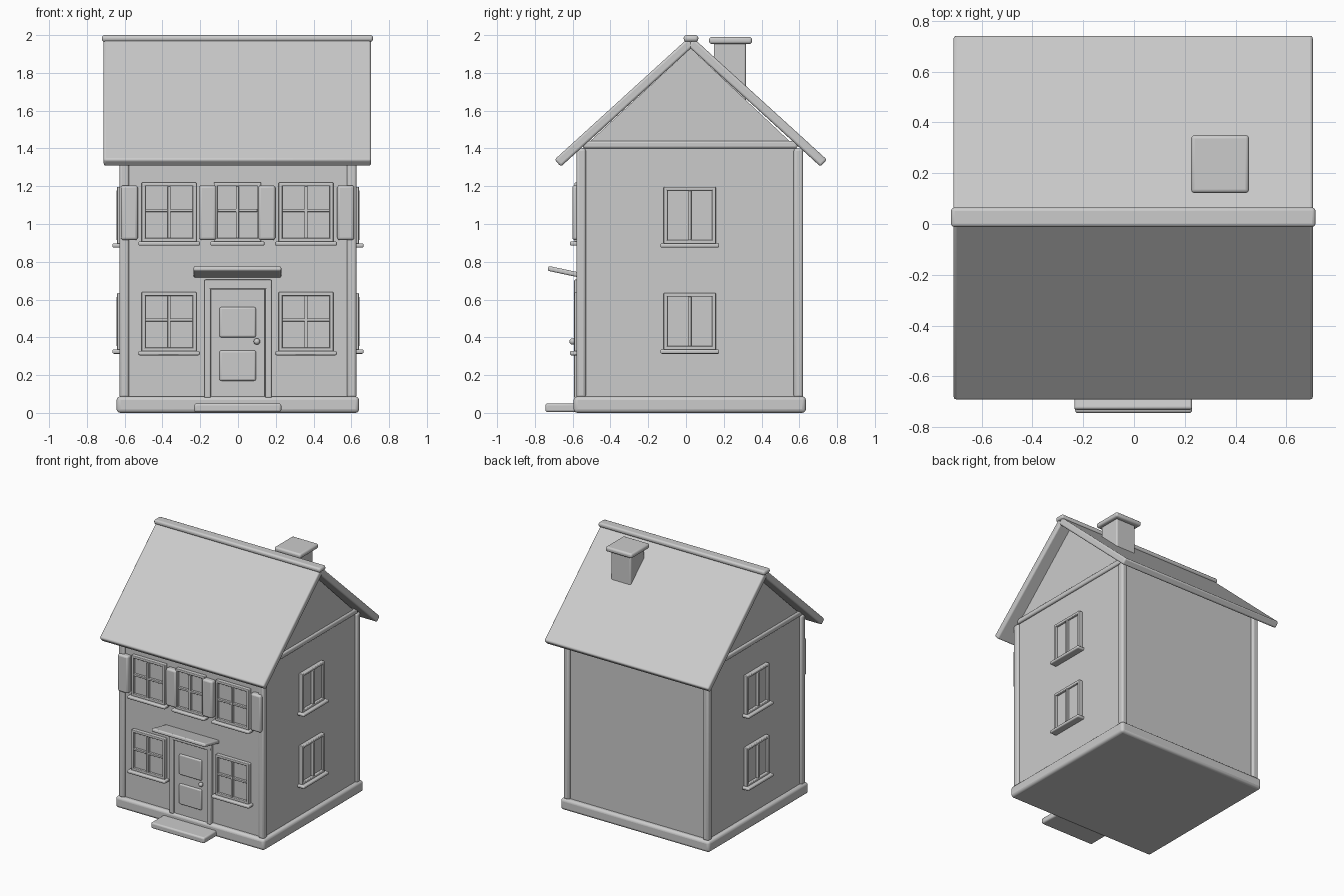
import bpy, bmesh, math
from mathutils import Matrix, Vector

if "Cube" in bpy.data.objects:
    bpy.data.objects.remove(bpy.data.objects["Cube"], do_unlink=True)

GREY = (0.6, 0.6, 0.6, 1)
mat = bpy.data.materials.new("plain grey")
mat.use_nodes = True
mat.diffuse_color = GREY
mat.node_tree.nodes["Principled BSDF"].inputs["Base Color"].default_value = GREY

MID_Y = 0.02          # middle of the house body
FRONT = -0.56         # front wall plane
SIDE = 0.61           # side wall plane


def finish(name, bm, bevel=0.0, matrix=None):
    """Turn a bmesh into a smooth shaded object with rounded edges."""
    bmesh.ops.recalc_face_normals(bm, faces=bm.faces)
    mesh = bpy.data.meshes.new(name)
    bm.to_mesh(mesh)
    bm.free()
    ob = bpy.data.objects.new(name, mesh)
    bpy.context.collection.objects.link(ob)
    mesh.materials.append(mat)
    if matrix:
        ob.matrix_world = matrix
    if bevel:
        mod = ob.modifiers.new("rounded edges", "BEVEL")
        mod.width, mod.segments = bevel, 3
    bpy.ops.object.select_all(action="DESELECT")
    ob.select_set(True)
    bpy.context.view_layer.objects.active = ob
    bpy.ops.object.shade_smooth_by_angle(angle=math.radians(40))
    return ob


def box(name, x, y, z, bevel=0.0, matrix=None):
    """Box from (low, high) ranges on each axis."""
    bm = bmesh.new()
    bmesh.ops.create_cube(bm, size=1)
    lo, hi = Vector((x[0], y[0], z[0])), Vector((x[1], y[1], z[1]))
    for v in bm.verts:
        v.co = Vector(a + (b - a) * (c + 0.5) for a, b, c in zip(lo, hi, v.co))
    return finish(name, bm, bevel, matrix)


def window(name, wall, half, height, cross):
    """Framed window; local x runs along the wall, -y points outward."""
    rim, bar = 0.02, 0.008
    inner = half - rim
    box(name + "_pane", (-inner, inner), (-0.012, 0.01), (rim, height - rim), 0, wall)
    for s in (-1, 1):
        a, b = sorted((s * half, s * inner))
        box(name + "_jamb", (a, b), (-0.03, 0.01), (0, height), 0.005, wall)
    for z in (0, height - rim):
        box(name + "_rail", (-half, half), (-0.03, 0.01), (z, z + rim), 0.005, wall)
    box(name + "_mullion", (-bar, bar), (-0.034, 0), (rim, height - rim), 0.003, wall)
    if cross:
        mid = height * 0.53
        box(name + "_crossbar", (-inner, inner), (-0.03, 0), (mid - bar, mid + bar), 0.003, wall)
    box(name + "_sill", (-half - 0.018, half + 0.018), (-0.055, 0.01), (-0.02, 0.003), 0.008, wall)


# House body with gable ends
bm = bmesh.new()
profile = [(-0.58, 0.05), (0.58, 0.05), (0.58, 1.39), (0.005, 1.93), (-0.58, 1.39)]
face = bm.faces.new([bm.verts.new((-SIDE, MID_Y + y, z)) for y, z in profile])
side = bmesh.ops.extrude_face_region(bm, geom=[face])
bmesh.ops.translate(bm, vec=(2 * SIDE, 0, 0),
                    verts=[g for g in side["geom"] if isinstance(g, bmesh.types.BMVert)])
finish("house_walls", bm)

box("foundation", (-0.643, 0.641), (-0.595, 0.635), (0, 0.087), 0.02)
box("front_step", (-0.232, 0.229), (-0.745, -0.58), (0.004, 0.05), 0.012)

# Corner posts and gable trim
for sx in (-1, 1):
    for y in (-0.58, 0.57):
        x = sorted((sx * 0.577, sx * 0.627))
        box("corner_post", x, (y, y + 0.05), (0.08, 1.4), 0.014)
    x = sorted((sx * 0.58, sx * 0.625))
    box("gable_trim", x, (-0.545, 0.59), (1.4, 1.44), 0.012)

# Roof slabs, ridge and chimney
PITCH = math.radians(42.3)
for name, s in (("roof_front", 1), ("roof_back", -1)):
    place = Matrix.Translation((-0.003, 0.025, 1.963)) @ Matrix.Rotation(s * PITCH, 4, "X")
    box(name, (-0.708, 0.708), sorted((0, -s * 0.952)), (-0.025, 0.025), 0.012, place)
box("roof_ridge", (-0.721, 0.715), (-0.012, 0.065), (1.965, 2.0), 0.014)
box("chimney", (0.255, 0.425), (0.147, 0.317), (1.6, 1.97), 0.01)
box("chimney_cap", (0.225, 0.453), (0.122, 0.35), (1.953, 1.99), 0.014)

# Front windows
for x, z, half in ((-0.365, 0.905, 0.145), (0.36, 0.905, 0.145), (-0.003, 0.905, 0.125),
                   (-0.365, 0.325, 0.145), (0.36, 0.325, 0.145)):
    window("front_window", Matrix.Translation((x, FRONT, z)), half, 0.315, True)

# Side windows
for name, s in (("left_window", 1), ("right_window", -1)):
    for z in (0.895, 0.333):
        wall = Matrix.Translation((s * SIDE, MID_Y, z)) @ Matrix.Rotation(s * math.pi / 2, 4, "Z")
        window(name, wall, 0.138, 0.302, False)

# Shutters
for x in (-0.575, -0.16, 0.153, 0.57):
    box("shutter", (x - 0.045, x + 0.045), (-0.602, -0.55), (0.915, 1.205), 0.014)

# Door with frame, panels, knob and canopy
for s in (-1, 1):
    box("door_jamb", sorted((s * 0.145, s * 0.178)), (-0.592, -0.55), (0.08, 0.705), 0.006)
box("door_lintel", (-0.178, 0.178), (-0.592, -0.55), (0.655, 0.705), 0.006)
box("door", (-0.146, 0.142), (-0.58, -0.55), (0.08, 0.656), 0.004)
for z in (0.17, 0.4):
    box("door_panel", (-0.098, 0.095), (-0.592, -0.57), (z, z + 0.16), 0.01)
bm = bmesh.new()
bmesh.ops.create_uvsphere(bm, u_segments=16, v_segments=10, radius=0.017)
finish("door_knob", bm, 0, Matrix.Translation((0.1, -0.6, 0.378)))
slope = Matrix.Translation((-0.003, -0.56, 0.728)) @ Matrix.Rotation(math.radians(-12), 4, "X")
box("door_canopy", (-0.232, 0.232), (-0.175, 0.02), (-0.012, 0.014), 0.009, slope)
